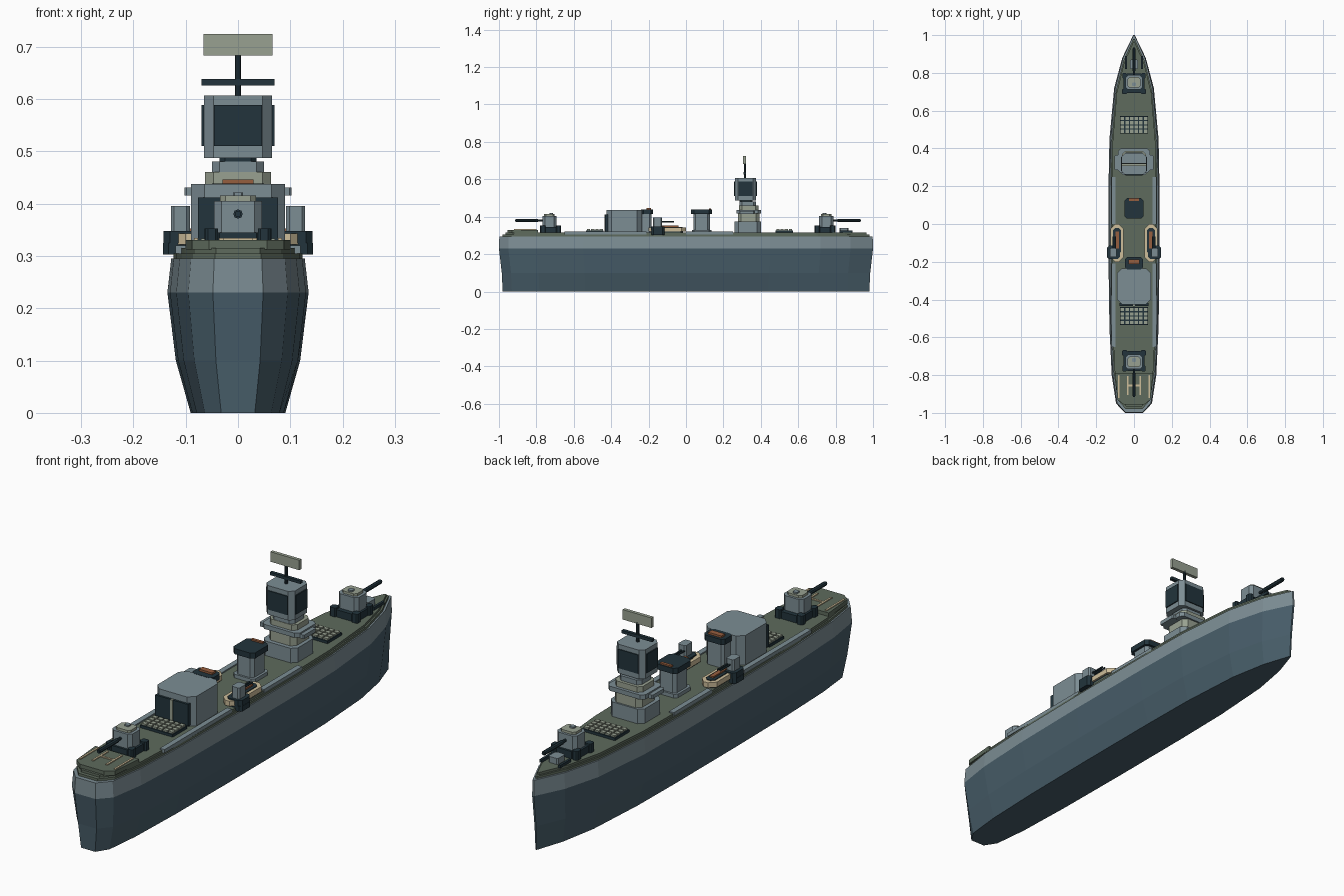
import bpy, bmesh
from mathutils import Vector

cube = bpy.data.objects.get("Cube")
if cube:
    bpy.data.objects.remove(cube, do_unlink=True)


def material(name, r, g, b):
    col = [(c / 255 / 12.92) if c < 11 else ((c / 255 + 0.055) / 1.055) ** 2.4 for c in (r, g, b)] + [1]
    m = bpy.data.materials.new(name)
    m.use_nodes = True
    m.diffuse_color = col
    m.node_tree.nodes["Principled BSDF"].inputs["Base Color"].default_value = col
    return m


HULL = material("slate hull", 72, 94, 106)
GREY = material("light grey", 124, 141, 148)
DECK = material("deck green", 94, 107, 93)
DARK = material("dark navy", 34, 52, 60)
SAGE = material("sage", 152, 161, 145)
TAN = material("tan", 205, 189, 154)
RUST = material("rust", 150, 94, 62)


def finish(name, bm, *mats):
    bmesh.ops.recalc_face_normals(bm, faces=bm.faces)
    me = bpy.data.meshes.new(name)
    bm.to_mesh(me)
    bm.free()
    for m in mats:
        me.materials.append(m)
    ob = bpy.data.objects.new(name, me)
    bpy.context.collection.objects.link(ob)
    return ob


def loft(bm, rings):
    """Skin a stack of equal-length rings and cap both ends."""
    rows = [[bm.verts.new(p) for p in ring] for ring in rings]
    for a, b in zip(rows, rows[1:]):
        for i in range(len(a)):
            j = (i + 1) % len(a)
            bm.faces.new((a[i], a[j], b[j], b[i]))
    bm.faces.new(rows[0][::-1])
    bm.faces.new(rows[-1])


def rect(x, y, hx, hy, c=0):
    """Rectangle outline, with chamfered corners if c is set."""
    if not c:
        return [(x - hx, y - hy), (x + hx, y - hy), (x + hx, y + hy), (x - hx, y + hy)]
    half = [(hx - c, -hy), (hx, c - hy), (hx, hy - c), (hx - c, hy)]
    return [(x + a, y + b) for a, b in half] + [(x - a, y + b) for a, b in half[::-1]]


def prism(name, outlines, z0, z1, mat):
    """Vertical extrusion of one or several outlines as a single object."""
    bm = bmesh.new()
    for o in outlines:
        loft(bm, [[(x, y, z) for x, y in o] for z in (z0, z1)])
    return finish(name, bm, mat)


def block(name, x, y, hx, hy, z0, z1, mat, c=0):
    return prism(name, [rect(x, y, hx, hy, c)], z0, z1, mat)


def rod(name, a, b, r, mat, sides=8):
    a, b = Vector(a), Vector(b)
    bpy.ops.mesh.primitive_cylinder_add(vertices=sides, radius=r, depth=(b - a).length, location=(a + b) / 2)
    ob = bpy.context.object
    ob.rotation_euler = (b - a).to_track_quat('Z', 'Y').to_euler()
    ob.name = name
    ob.data.materials.append(mat)
    return ob


# Hull: half outline from stern to bow, mirrored, lofted through levels
half = [(.048, -1), (.095, -.95), (.118, -.8), (.13, -.55), (.135, -.2), (.135, .2),
        (.13, .45), (.105, .72), (.062, .88), (.004, 1)]
full = half + [(-x, y) for x, y in half[::-1]]


def ring(sx, sy, z):
    return [(x * sx, y * sy, z) for x, y in full]


bm = bmesh.new()
loft(bm, [ring(.67, .98, 0), ring(.88, .985, .10), ring(1, 1, .23), ring(.945, .998, .295)])
hull = finish("hull", bm, HULL, GREY)
for p in hull.data.polygons:
    p.material_index = int(p.center.z > .235)

# Deck in two steps, with side walkways and raised landing pad
for name, sx, sy, z0, z1 in (("deck_edge", .91, .98, .295, .305), ("deck", .87, .965, .305, .315)):
    bm = bmesh.new()
    loft(bm, [ring(sx, sy, z0), ring(sx, sy, z1)])
    finish(name, bm, DECK)
for s, side in ((1, "left"), (-1, "right")):
    block(side + "_walkway_aft", s * .108, -.43, .011, .22, .305, .32, GREY)
    block(side + "_walkway_fore", s * .108, .125, .011, .125, .305, .32, GREY)
pad = [(.055, -.955), (.088, -.93), (.1, -.79)]
prism("landing_pad", [pad + [(-x, y) for x, y in pad[::-1]]], .312, .33, DECK)
prism("pad_markings", [rect(s * x, y, .004, h) for s in (1, -1) for x, y, h in
                       ((.032, -.855, .05), (.08, -.86, .06))] + [rect(0, -.855, .03, .004)], .329, .334, TAN)


# Main guns on the bow and the stern
def main_gun(tag, y, d):
    block(tag + "_gun_base", 0, y - d * .005, .055, .052, .315, .345, DARK, .02)
    prism(tag + "_gun_lugs", [rect(s * .05, y - d * .048, .014, .014, .005) for s in (1, -1)] +
          [rect(s * .05, y + d * .035, .012, .015, .005) for s in (1, -1)], .315, .352, DARK)
    block(tag + "_gun_turret", 0, y, .046, .038, .345, .405, GREY, .014)
    block(tag + "_gun_roof", 0, y, .034, .028, .405, .415, SAGE, .01)
    block(tag + "_gun_hatch", 0, y - d * .01, .01, .01, .415, .421, GREY, .003)
    rod(tag + "_gun_barrel", (0, y + d * .03, .38), (0, y + d * .185, .38), .006, DARK)
    rod(tag + "_gun_sleeve", (0, y + d * .06, .38), (0, y + d * .18, .38), .009, DARK)


main_gun("bow", .75, 1)
main_gun("stern", -.73, -1)

# Anchor gear on the bow
block("windlass", 0, .845, .022, .025, .315, .34, GREY, .006)
prism("anchor_chains", [rect(s * .043, .855, .005, .035) for s in (1, -1)], .315, .327, DARK)

# Missile cell grids
for tag, y in (("fore", .525), ("aft", -.487)):
    block(tag + "_cell_base", 0, y, .075, .047, .315, .326, DARK)
    prism(tag + "_cell_lids", [rect((i - 2.5) * .0245, y + (j - 1.5) * .0225, .0095, .0085)
                               for i in range(6) for j in range(4)], .325, .333, SAGE)

# Bridge tower
for name, y, hx, hy, z0, z1, mat, c in (
        ("bridge_base", .33, .078, .07, .315, .375, GREY, .02),
        ("bridge_middle", .335, .063, .058, .375, .42, SAGE, .018),
        ("bridge_deck", .335, .085, .065, .418, .437, GREY, .015),
        ("bridge_upper", .335, .063, .052, .437, .46, SAGE, .016),
        ("bridge_top", .33, .05, .045, .46, .48, GREY, .015),
        ("tower_neck", .32, .035, .035, .48, .488, DARK, .01),
        ("tower_head", .318, .065, .057, .487, .607, GREY, .018)):
    block(name, 0, y, hx, hy, z0, z1, mat, c)
prism("bridge_wings", [rect(s * .09, .325, .012, .04, .004) for s in (1, -1)], .415, .431, GREY)
prism("radar_faces", [rect(s * .065, .318, .0045, .037) for s in (1, -1)] +
      [rect(0, .318 + s * .057, .046, .004) for s in (1, -1)], .51, .588, DARK)

# Mast and radar
rod("mast", (0, .315, .6), (0, .315, .69), .006, DARK)
block("mast_crossbar", 0, .315, .07, .007, .626, .638, DARK)
block("radar_panel", 0, .313, .066, .007, .683, .724, SAGE)

# Forward funnel
block("fore_funnel_foot", 0, .083, .05, .052, .315, .33, GREY, .012)
block("fore_funnel", 0, .083, .04, .044, .33, .42, GREY, .012)
block("fore_funnel_cap", 0, .083, .05, .055, .415, .438, DARK, .014)
block("fore_funnel_vent", 0, .128, .026, .006, .437, .444, RUST)

# Hangar with doors, and the aft funnel built against it
block("hangar", 0, -.33, .09, .095, .315, .437, GREY, .026)
prism("hangar_doors", [rect(s * .041, -.426, .035, .008) for s in (1, -1)], .322, .412, DARK)
block("door_post", 0, -.427, .005, .009, .322, .412, SAGE)
block("aft_funnel", 0, -.215, .04, .03, .315, .42, GREY, .01)
block("aft_funnel_cap", 0, -.208, .048, .032, .415, .438, DARK, .012)
block("aft_funnel_vent", 0, -.2, .03, .012, .437, .446, RUST)

# Boats and secondary guns on both sides
for s, side in ((1, "left"), (-1, "right")):
    block(side + "_cradle", s * .09, -.1, .026, .085, .313, .325, DARK, .015)
    block(side + "_boat", s * .09, -.1, .034, .1, .322, .343, TAN, .024)
    block(side + "_boat_well", s * .09, -.09, .02, .07, .342, .346, DARK, .012)
    block(side + "_boat_cover", s * .088, -.085, .009, .045, .345, .352, RUST)
    block(side + "_mount_sponson", s * .117, -.15, .026, .035, .303, .325, DARK, .01)
    block(side + "_mount_base", s * .108, -.15, .034, .036, .325, .348, DARK, .012)
    block(side + "_mount_turret", s * .11, -.152, .018, .024, .348, .395, GREY, .006)
    for dx in (-.006, .006):
        rod(side + "_mount_barrel", (s * .105 + dx, -.14, .372), (s * .105 + dx, -.065, .372), .004, DARK, 6)
